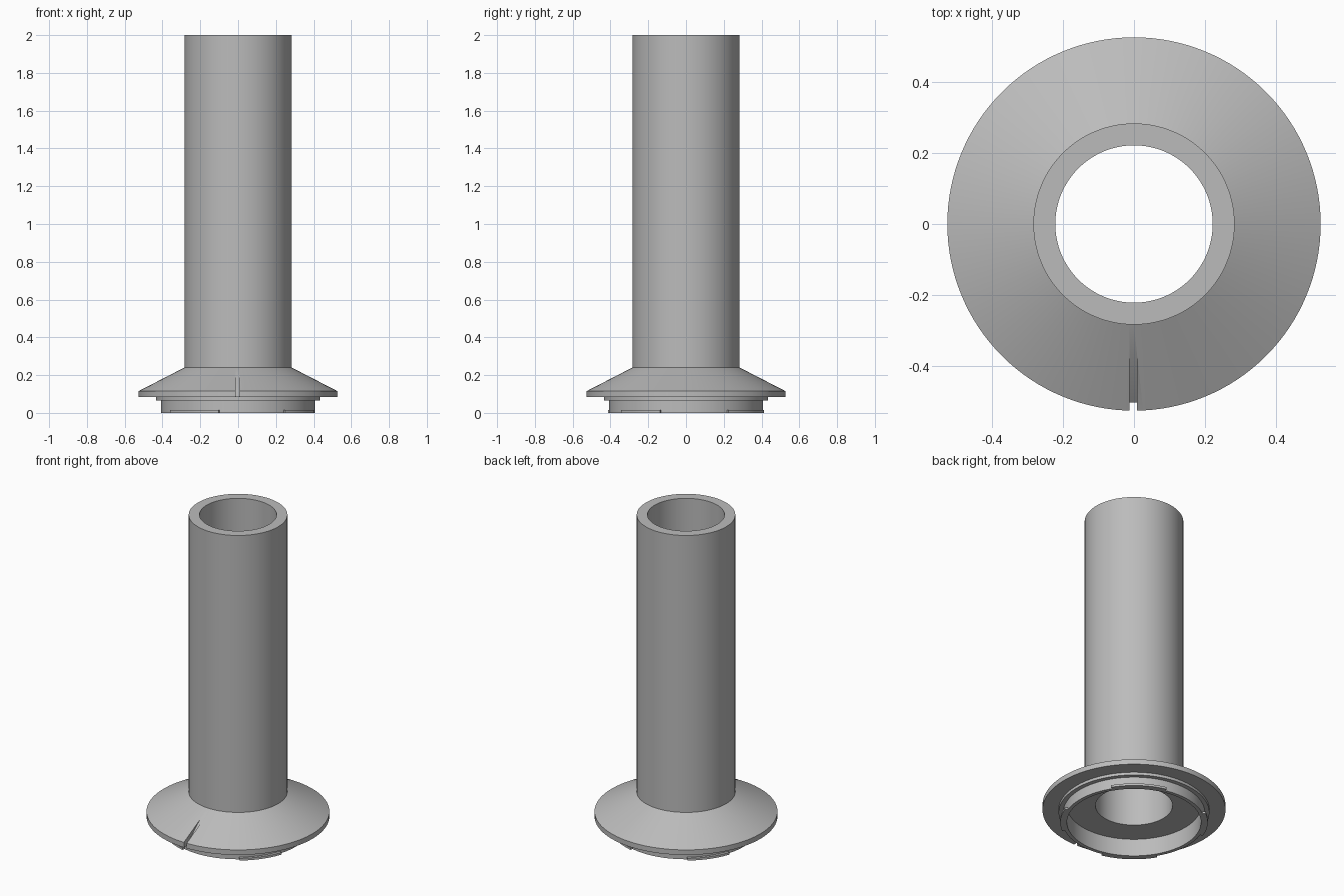
import bpy, bmesh
from math import cos, sin, radians, pi

cube = bpy.data.objects.get("Cube")
if cube:
    bpy.data.objects.remove(cube)

grey = bpy.data.materials.new("plain_grey")
grey.use_nodes = True
colour = (0.5, 0.5, 0.5, 1)
grey.diffuse_color = colour
grey.node_tree.nodes["Principled BSDF"].inputs["Base Color"].default_value = colour


def finish(name, bm):
    bmesh.ops.recalc_face_normals(bm, faces=bm.faces)
    mesh = bpy.data.meshes.new(name)
    bm.to_mesh(mesh)
    bm.free()
    mesh.materials.append(grey)
    obj = bpy.data.objects.new(name, mesh)
    bpy.context.collection.objects.link(obj)
    return obj


def sweep(name, profile, start=0, end=360, steps=128):
    """Sweep a closed (radius, z) profile around z, capping partial arcs."""
    bm = bmesh.new()
    full = end - start == 360
    rings = []
    for i in range(steps if full else steps + 1):
        a = radians(start + (end - start) * i / steps)
        rings.append([bm.verts.new((r * cos(a), r * sin(a), z)) for r, z in profile])
    n = len(profile)
    for i in range(steps):
        a, b = rings[i], rings[(i + 1) % len(rings)]
        for j in range(n):
            k = (j + 1) % n
            bm.faces.new((a[j], a[k], b[k], b[j]))
    if not full:
        bm.faces.new(rings[0])
        bm.faces.new(rings[-1])
    return finish(name, bm)


def smooth(obj):
    bpy.ops.object.select_all(action="DESELECT")
    obj.select_set(True)
    bpy.context.view_layer.objects.active = obj
    bpy.ops.object.shade_smooth_by_angle(angle=radians(20))


# Tube, conical flange and hollow locating ring in one turned profile
body = sweep("flanged_tube", [
    (0.222, 2), (0.284, 2), (0.284, 0.24), (0.527, 0.115), (0.527, 0.083),
    (0.434, 0.083), (0.434, 0.065), (0.408, 0.065), (0.408, 0),
    (0.386, 0), (0.386, 0.11), (0.222, 0.11)])

# Sloping index notch cut through the front of the flange rim
bm = bmesh.new()
outline = [(-0.36, 0.203), (-0.505, 0.082), (-0.505, 0.07), (-0.6, 0.07), (-0.6, 0.203)]
face = bm.faces.new([bm.verts.new((-0.012, y, z)) for y, z in outline])
side = bmesh.ops.extrude_face_region(bm, geom=[face])["geom"]
bmesh.ops.translate(bm, vec=(0.02, 0, 0),
                    verts=[v for v in side if isinstance(v, bmesh.types.BMVert)])
cutter = finish("notch_cutter", bm)
cutter.hide_render = True
cut = body.modifiers.new("notch", "BOOLEAN")
cut.operation = "DIFFERENCE"
cut.solver = "EXACT"
cut.object = cutter
bpy.context.view_layer.objects.active = body
bpy.ops.object.modifier_apply(modifier="notch")
bpy.data.objects.remove(cutter)
smooth(body)

# Thin bayonet tabs, in opposite pairs around the foot of the ring
tab = [(0.4075, 0), (0.425, 0), (0.425, 0.014), (0.4075, 0.014)]
for kind, start, end in (("long", 32, 76), ("short", 126, 161)):
    for place, turn in (("back", 0), ("front", 180)):
        smooth(sweep(f"{kind}_{place}_tab", tab, start + turn, end + turn, 16))
